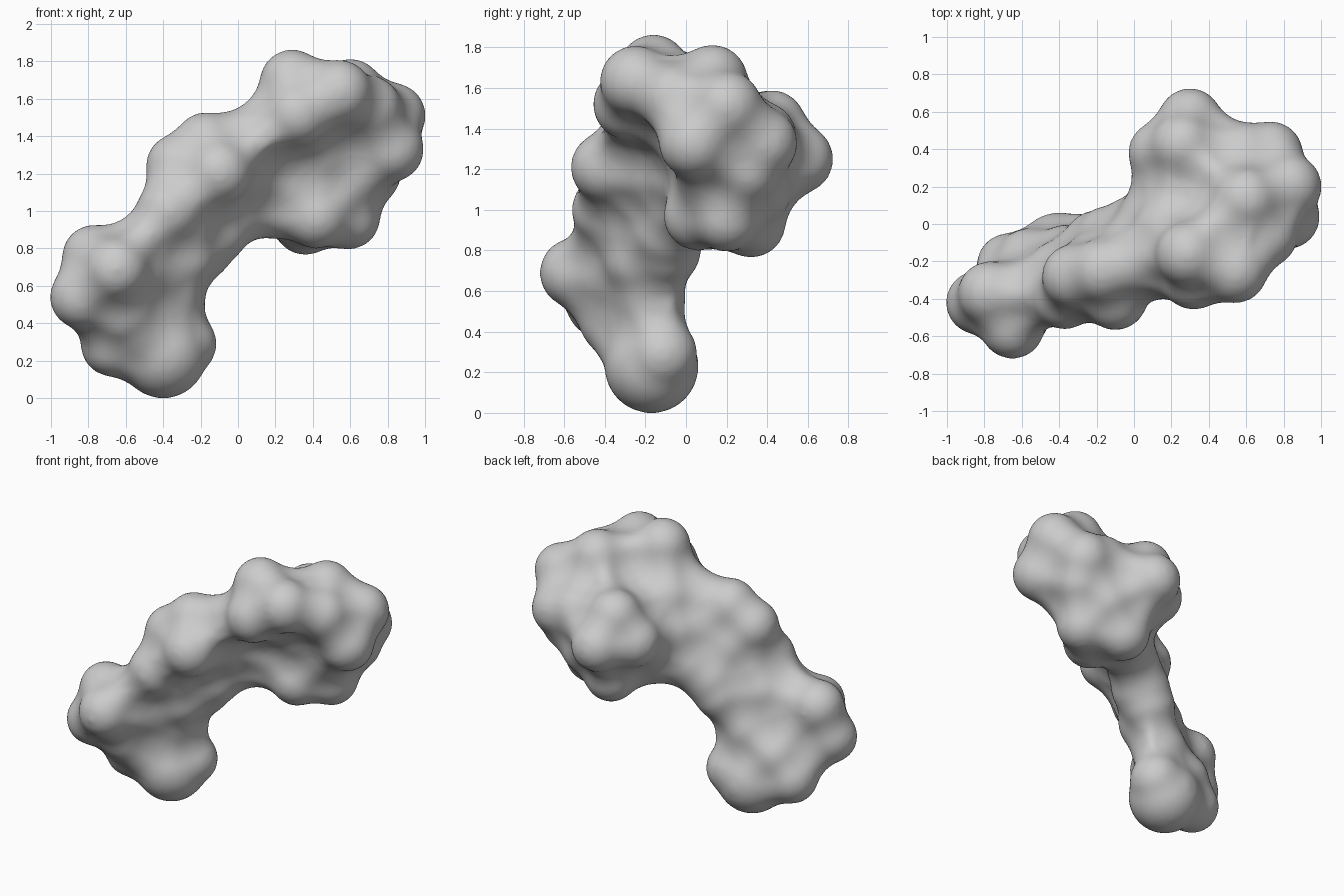
import bpy, bmesh
from mathutils import Matrix

PROBE = 0.16  # rounding radius that fills the creases between neighbouring lumps

# Outer lumps of the foot, neck and head (x, y, z), radius given per group
foot = [(-.67, -.22, .285), (-.54, -.28, .36), (-.835, -.42, .54),
        (-.77, -.37, .755), (-.65, -.55, .69), (-.285, -.115, .29)]
neck = [(-.37, -.39, 1.0), (-.32, -.28, 1.24), (-.17, -.25, 1.355),
        (-.10, -.395, 1.21), (.04, -.20, 1.38), (-.20, -.10, .80),
        (-.02, -.03, 1.0), (-.40, -.26, .82)]
head_top = [(.29, -.16, 1.69), (.32, -.285, 1.52), (.54, -.25, 1.635),
            (.60, .13, 1.64), (.70, -.06, 1.55), (.83, .20, 1.51),
            (.82, .04, 1.33), (.73, .375, 1.33), (.59, .37, 1.36)]
head_back = [(.26, .42, 1.42), (.14, .38, 1.26), (.30, .555, 1.25)]
head_low = [(.42, .06, .97), (.59, .20, .965), (.36, .32, .935),
            (.52, .35, 1.10), (.70, .30, 1.20), (.62, .12, 1.18)]
# Hidden cores that carry the lumps
foot_core = [(-.60, -.36, .55), (-.36, -.18, .57), (-.46, -.28, .66),
             (-.46, -.22, .44), (-.55, -.38, .68), (-.62, -.35, .46),
             (-.56, -.20, .43)]
neck_core = [(-.20, -.22, 1.10), (-.30, -.27, .94), (-.13, -.09, .90),
             (-.02, -.15, 1.20), (.10, .02, 1.20), (.18, -.04, 1.40),
             (-.30, -.22, .76)]
head_core = [(.18, .09, 1.04), (.28, .08, 1.12), (.45, -.04, 1.50),
             (.44, .06, 1.32), (.48, .18, 1.30), (.60, .20, 1.38),
             (.32, .28, 1.25), (.40, .28, 1.38), (.66, .18, 1.30)]
groups = [(foot, .173), (neck, .175), (head_top, .176), (head_back, .173),
          (head_low, .173), (foot_core, .18), (neck_core, .19), (head_core, .19),
          ([(-.40, -.17, .23)], .234)]

# Inflated lumps in one mesh
bm = bmesh.new()
for centres, radius in groups:
    for c in centres:
        bmesh.ops.create_icosphere(bm, subdivisions=4, radius=radius + PROBE,
                                   matrix=Matrix.Translation(c))
mesh = bpy.data.meshes.new("lumpy_surface")
bm.to_mesh(mesh)
bm.free()
body = bpy.data.objects.new("lumpy_surface", mesh)
bpy.context.collection.objects.link(body)


def remesh(name, size):
    m = body.modifiers.new(name, 'REMESH')
    m.mode = 'VOXEL'
    m.voxel_size = size
    m.use_smooth_shade = True


def smooth(name, steps):
    m = body.modifiers.new(name, 'SMOOTH')
    m.factor = 0.5
    m.iterations = steps


# Fuse, shrink back by the rounding radius, and smooth
remesh("fuse", .022)
smooth("soften", 3)
shrink = body.modifiers.new("shrink", 'DISPLACE')
shrink.mid_level = 0
shrink.strength = -PROBE
remesh("even", .02)
smooth("polish", 12)
